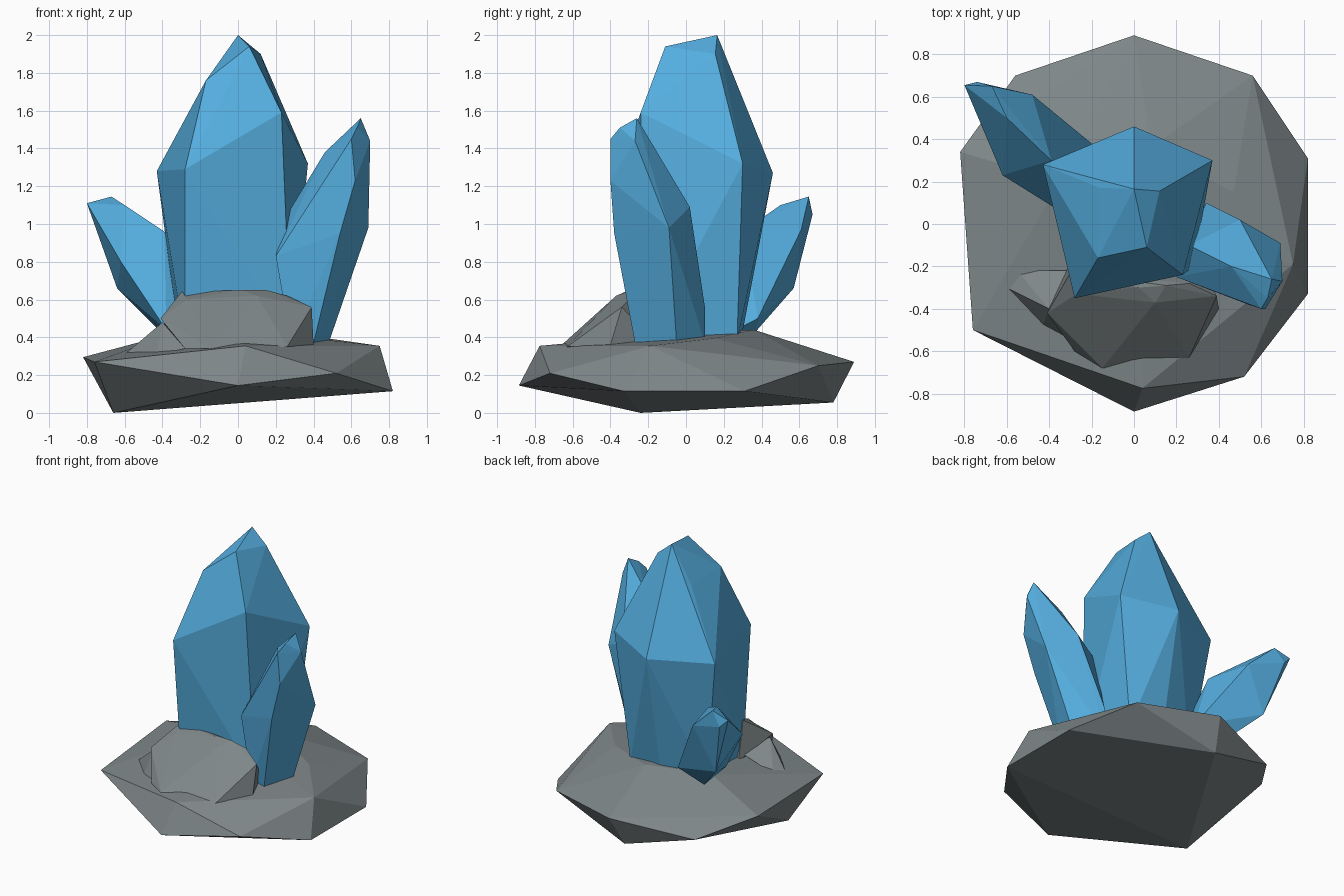
import bpy, bmesh


def material(name, rgb):
    m = bpy.data.materials.new(name)
    m.diffuse_color = (*rgb, 1)
    return m


STONE = material("grey stone", (0.21, 0.242, 0.25))
CRYSTAL = material("blue crystal", (0.09, 0.42, 0.74))


def faceted(name, corners, mat):
    """Flat-faced solid wrapped tightly around a few corner points."""
    bm = bmesh.new()
    for c in corners:
        bm.verts.new(c)
    res = bmesh.ops.convex_hull(bm, input=bm.verts[:])
    junk = {g for g in res["geom_interior"] + res["geom_unused"]
            if isinstance(g, bmesh.types.BMVert)}
    bmesh.ops.delete(bm, geom=list(junk), context='VERTS')
    bmesh.ops.recalc_face_normals(bm, faces=bm.faces[:])
    mesh = bpy.data.meshes.new(name)
    bm.to_mesh(mesh)
    bm.free()
    mesh.materials.append(mat)
    obj = bpy.data.objects.new(name, mesh)
    bpy.context.collection.objects.link(obj)
    return obj


# Wide base boulder: underside, rim, then crown
faceted("base_rock", [
    (-.66, -.24, 0), (-.05, .78, .055), (.82, -.33, .115), (.82, .31, .115),
    (0, -.885, .145), (.52, -.72, .21), (.56, .70, .25), (0, .89, .27),
    (-.56, .70, .19), (-.82, .34, .295), (-.76, -.50, .27),
    (.04, -.775, .355), (.75, -.19, .355), (.47, .15, .395),
    (.08, .36, .44), (-.35, .2, .42), (.02, .1, .435)], STONE)

# Boulder in front of the crystals
faceted("front_rock", [
    (-.41, -.42, .50), (-.28, -.60, .34), (-.15, -.68, .34), (.26, -.63, .35),
    (.40, -.40, .36), (.39, -.34, .56), (.26, -.28, .62), (.15, -.29, .65),
    (.02, -.30, .65), (-.27, -.33, .60), (-.30, -.23, .64), (.10, -.37, .62),
    (.30, -.15, .36), (-.30, -.18, .36)], STONE)

# Low chip beside it
faceted("side_chip", [
    (-.60, -.30, .31), (-.43, -.48, .31), (-.28, -.55, .34), (-.40, -.40, .48),
    (-.48, -.32, .40), (-.30, -.22, .40), (-.55, -.22, .32)], STONE)

# Tall five-sided crystal: foot, shoulder and tip rings
foot = [(-.31, .20, .38), (0, .29, .38), (.26, .27, .38),
        (.28, -.20, .38), (-.28, -.26, .38)]
shoulder = [(-.43, .28, 1.28), (0, .46, 1.27), (.37, .30, 1.32),
            (.23, -.24, 1.59), (-.28, -.35, 1.29)]
tip = [(-.16, .17, 1.75), (0, .165, 2.0), (.12, .155, 1.90),
       (.06, -.11, 1.94), (-.17, -.16, 1.76)]
faceted("centre_crystal", foot + shoulder + tip, CRYSTAL)

# Right crystal leaning outward
faceted("right_crystal", [
    (.28, -.25, .37), (.40, -.27, .37), (.48, -.05, .37), (.34, .10, .37),
    (.34, .10, .56), (.20, -.25, .83), (.26, -.10, 1.05), (.50, .02, 1.09),
    (.69, -.09, .98), (.54, -.38, .95), (.62, -.40, 1.23), (.46, -.20, 1.38),
    (.60, -.40, 1.45), (.63, -.35, 1.51), (.70, -.27, 1.44), (.65, -.26, 1.56)], CRYSTAL)

# Left crystal leaning back and outward
faceted("left_crystal", [
    (-.20, .15, .38), (-.38, .08, .44), (-.40, .36, .42), (-.20, .38, .50),
    (-.62, .23, .80), (-.64, .57, .66), (-.48, .61, .97), (-.39, .30, .96),
    (-.60, .50, 1.10), (-.74, .67, 1.05), (-.80, .655, 1.11), (-.67, .65, 1.145)], CRYSTAL)
